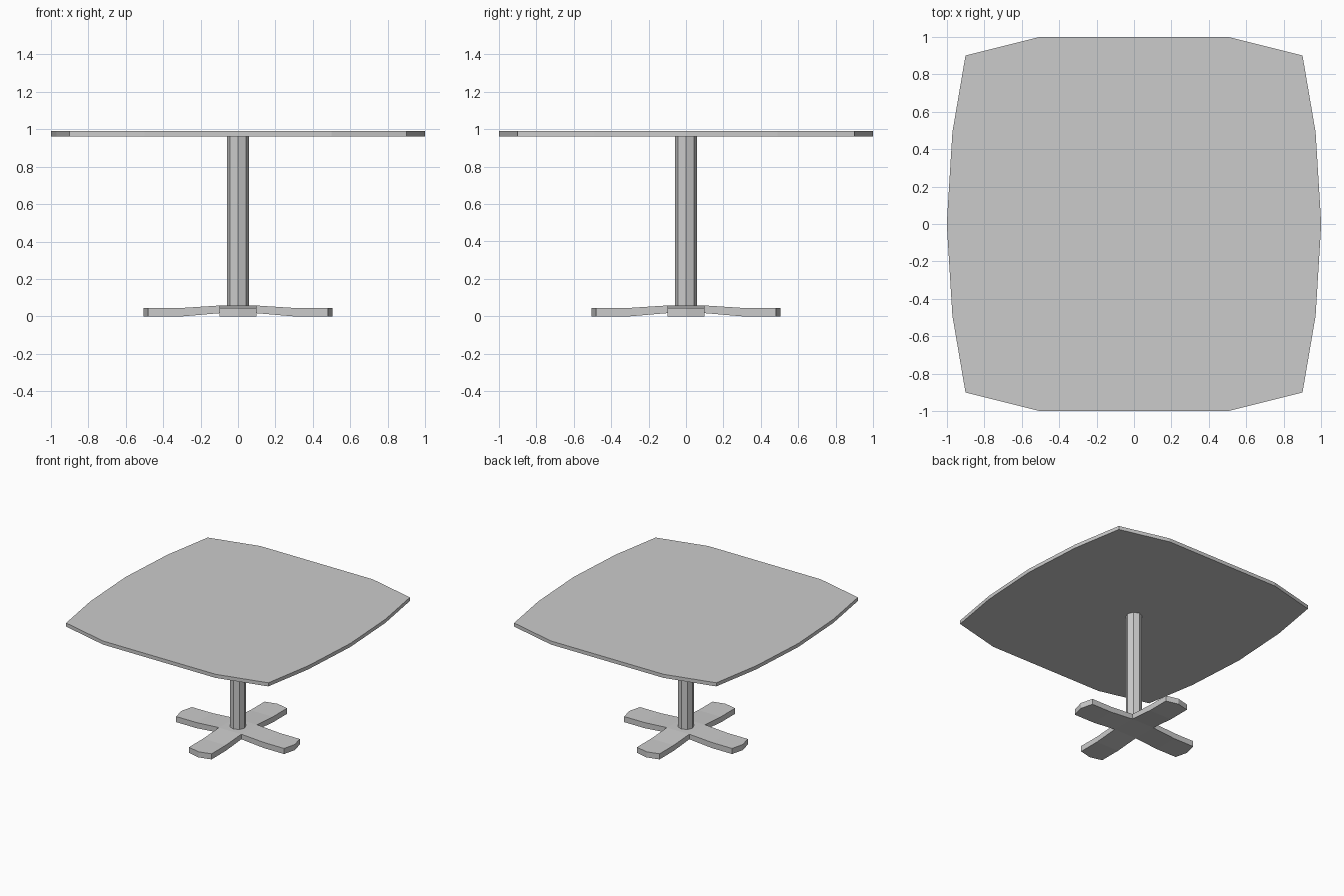
import bpy, bmesh, math
from mathutils import Matrix

if "Cube" in bpy.data.objects:
    bpy.data.objects.remove(bpy.data.objects["Cube"])


def make_object(name, bm):
    bmesh.ops.remove_doubles(bm, verts=bm.verts, dist=1e-4)
    bmesh.ops.recalc_face_normals(bm, faces=bm.faces)
    mesh = bpy.data.meshes.new(name)
    bm.to_mesh(mesh)
    bm.free()
    obj = bpy.data.objects.new(name, mesh)
    bpy.context.collection.objects.link(obj)
    return obj


# Table top: quarter outline mirrored to a full loop, then extruded
quarter = [(1.0, 0.0), (0.97, 0.49), (0.9, 0.9), (0.5, 1.0)]
half = quarter + [(-x, y) for x, y in reversed(quarter)]
outline = half + [(-x, -y) for x, y in half[1:-1]] + []
bm = bmesh.new()
outline = half + [(x, -y) for x, y in reversed(half[1:-1])]
face = bm.faces.new([bm.verts.new((x, y, 0.962)) for x, y in outline])
ext = bmesh.ops.extrude_face_region(bm, geom=[face])
top_verts = [g for g in ext["geom"] if isinstance(g, bmesh.types.BMVert)]
bmesh.ops.translate(bm, verts=top_verts, vec=(0, 0, 0.029))
make_object("table_top", bm)

# Column: octagonal post with corners on the axes
bm = bmesh.new()
bmesh.ops.create_cone(bm, cap_ends=True, segments=8, radius1=0.06, radius2=0.06,
                      depth=0.915, matrix=Matrix.Translation((0, 0, 0.5075)))
make_object("column", bm)

# Base: four arms that step down from a raised hub to flat pointed feet
W = 0.1
stations = [(0.1, 0.017, 0.058), (0.3, 0.0, 0.045), (0.48, 0.0, 0.045)]
bm = bmesh.new()


def quad(points, rot):
    bm.faces.new([bm.verts.new(rot @ bm_vec) for bm_vec in map(Matrix.Translation, points)
                  for bm_vec in [bm_vec.translation]])


for i in range(4):
    rot = Matrix.Rotation(i * math.pi / 2, 3, 'Z')
    for (x0, b0, t0), (x1, b1, t1) in zip(stations, stations[1:]):
        for z0, z1 in ((b0, b1), (t0, t1)):
            quad([(x0, -W, z0), (x1, -W, z1), (x1, W, z1), (x0, W, z0)], rot)
        for y in (-W, W):
            quad([(x0, y, b0), (x1, y, b1), (x1, y, t1), (x0, y, t0)], rot)
    # foot tip
    xe, b, t = stations[-1]
    for z in (b, t):
        quad([(xe, -W, z), (0.505, 0, z), (xe, W, z)], rot)
    for y in (-W, W):
        quad([(xe, y, b), (0.505, 0, b), (0.505, 0, t), (xe, y, t)], rot)

# hub plates closing the middle of the cross
for z in stations[0][1:]:
    quad([(-W, -W, z), (W, -W, z), (W, W, z), (-W, W, z)], Matrix.Identity(3))
make_object("cross_base", bm)
